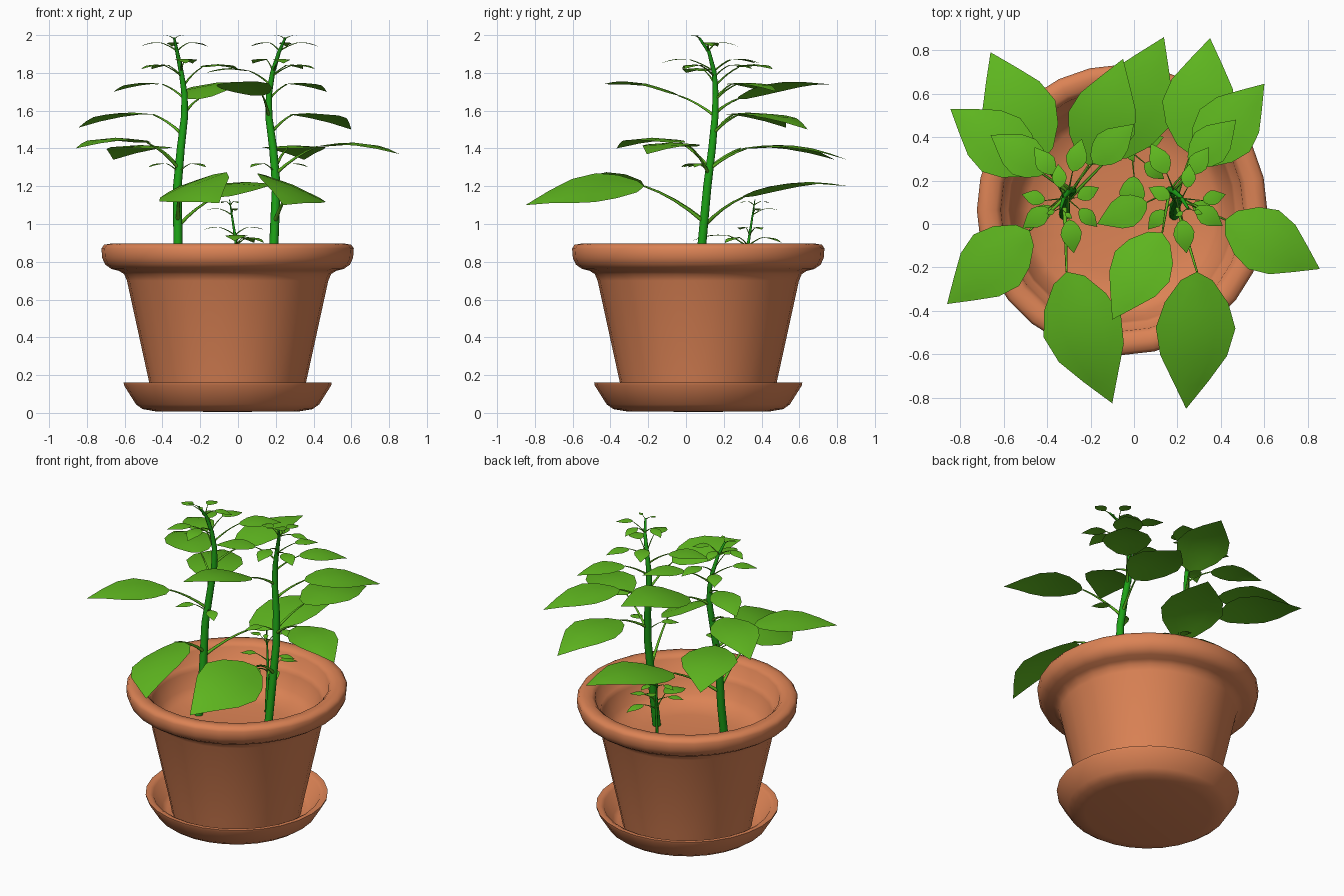
import bpy
import bmesh
import math
from mathutils import Vector, Matrix

cube = bpy.data.objects.get("Cube")
if cube:
    bpy.data.objects.remove(cube, do_unlink=True)

UP = Vector((0, 0, 1))
POT_X, POT_Y = -0.055, 0.065


def material(name, rgb):
    mat = bpy.data.materials.new(name)
    mat.use_nodes = True
    mat.diffuse_color = (*rgb, 1)
    mat.node_tree.nodes["Principled BSDF"].inputs["Base Color"].default_value = (*rgb, 1)
    return mat


TERRACOTTA = material("terracotta", (0.71, 0.225, 0.09))
LEAF = material("leaf green", (0.115, 0.48, 0.014))
STEM = material("stem green", (0.012, 0.36, 0.008))


def finish(bm, name, mat, angle):
    mesh = bpy.data.meshes.new(name)
    bm.to_mesh(mesh)
    bm.free()
    mesh.materials.append(mat)
    obj = bpy.data.objects.new(name, mesh)
    bpy.context.collection.objects.link(obj)
    bpy.ops.object.select_all(action="DESELECT")
    obj.select_set(True)
    bpy.context.view_layer.objects.active = obj
    bpy.ops.object.shade_smooth_by_angle(angle=math.radians(angle))


def lathe(name, profile, sides=28):
    """Spin an (r, z) profile that begins and ends on the axis."""
    bm = bmesh.new()
    verts = [bm.verts.new((r, 0, z)) for r, z in profile]
    edges = [bm.edges.new(pair) for pair in zip(verts, verts[1:])]
    bmesh.ops.spin(bm, geom=verts + edges, axis=UP, cent=(0, 0, 0),
                   angle=math.tau, steps=sides, use_duplicate=False)
    bmesh.ops.remove_doubles(bm, verts=bm.verts, dist=0.0005)
    bmesh.ops.recalc_face_normals(bm, faces=bm.faces)
    bmesh.ops.translate(bm, verts=bm.verts, vec=(POT_X, POT_Y, 0))
    finish(bm, name, TERRACOTTA, 60)


def tube(bm, points, radii, sides):
    """Skin a path with rings and close its end."""
    rings = []
    for i, p in enumerate(points):
        along = points[min(i + 1, len(points) - 1)] - points[max(i - 1, 0)]
        turn = UP.rotation_difference(along)
        rings.append([bm.verts.new(p + turn @ Vector((radii[i] * math.cos(k * math.tau / sides),
                                                      radii[i] * math.sin(k * math.tau / sides), 0)))
                      for k in range(sides)])
    for a, b in zip(rings, rings[1:]):
        for k in range(sides):
            n = (k + 1) % sides
            bm.faces.new((a[k], a[n], b[n], b[k]))
    bm.faces.new(rings[-1])


OUTLINE = [(0.1, 0.4), (0.26, 0.8), (0.44, 1), (0.64, 0.84), (0.83, 0.45)]


def blade(bm, base, tip, roll, width=0.31):
    """Pointed oval leaf, arched along its midrib."""
    along = tip - base
    length = along.length
    side = along.cross(UP).normalized()
    side = Matrix.Rotation(roll, 3, along) @ side
    up = side.cross(along).normalized()

    def at(u, v):
        lift = 0.08 * math.sin(math.pi * u) - 0.02 * abs(v)
        return bm.verts.new(base + along * u + side * v * width * length + up * lift * length)

    first, last = at(0, 0), at(1, 0)
    rows = [[at(u - 0.04 * abs(v), v * w) for v in (-1, -0.5, 0, 0.5, 1)] for u, w in OUTLINE]
    for k in range(4):
        bm.faces.new((first, rows[0][k + 1], rows[0][k]))
        bm.faces.new((last, rows[-1][k], rows[-1][k + 1]))
        for a, b in zip(rows, rows[1:]):
            bm.faces.new((a[k], a[k + 1], b[k + 1], b[k]))


def stem_at(path, z):
    for a, b in zip(path, path[1:]):
        if z <= b.z:
            return a.lerp(b, max(0, (z - a.z) / (b.z - a.z)))
    return path[-1].copy()


def plant(name, path, radius, leaves, tiers):
    path = [Vector(p) for p in path]
    stem, stalks, foliage = bmesh.new(), bmesh.new(), bmesh.new()
    count = len(path) - 1
    tube(stem, path, [radius * (1 - 0.75 * (i / count) ** 1.6) for i in range(count + 1)], 10)

    def add(base, tip, roll):
        blade(foliage, base, tip, roll)
        # leaf stalk rising from the stem in a soft bend
        flat = (base - stem_at(path, base.z)).xy.length
        start = stem_at(path, base.z - 0.55 * flat)
        bend = start.lerp(base, 0.5) + UP * flat * 0.12
        pts = [start.lerp(bend, t).lerp(bend.lerp(base, t), t) for t in (0, 0.25, 0.5, 0.75, 1)]
        thick = 0.002 + 0.01 * (tip - base).length
        tube(stalks, pts, [thick * s for s in (1.4, 1.1, 0.9, 0.75, 0.6)], 6)

    for bx, by, bz, tx, ty, tz, roll in leaves:
        add(Vector((bx, by, bz)), Vector((tx, ty, tz)), roll)
    # rings of small leaves: height, reach, drop, directions in degrees
    for z, reach, drop, angles in tiers:
        core = stem_at(path, z)
        core.z = z
        for angle in angles:
            out = Vector((math.cos(math.radians(angle)), math.sin(math.radians(angle)), 0))
            add(core + out * reach * 0.42, core + out * reach - UP * drop, 0)
    finish(stem, name + "_stem", STEM, 70)
    finish(stalks, name + "_leaf_stalks", LEAF, 80)
    finish(foliage, name + "_leaves", LEAF, 70)


# Pot with rounded rim and sunken floor
lathe("pot", [(0, 0.035), (0.39, 0.035), (0.415, 0.16), (0.533, 0.7), (0.548, 0.735), (0.575, 0.752),
              (0.615, 0.762), (0.648, 0.785), (0.664, 0.82), (0.668, 0.87), (0.655, 0.89), (0.62, 0.896),
              (0.58, 0.89), (0.558, 0.87), (0.548, 0.8), (0.525, 0.79), (0.515, 0.76), (0.475, 0.675),
              (0.43, 0.635), (0.3, 0.615), (0, 0.61)])

# Saucer
lathe("saucer", [(0, 0.005), (0.38, 0.008), (0.45, 0.02), (0.485, 0.045), (0.548, 0.145), (0.551, 0.16),
                 (0.525, 0.16), (0.505, 0.15), (0.45, 0.06), (0.42, 0.045), (0, 0.04)])

# Right plant
plant("right_plant",
      [(-0.32, 0.04, 0.59), (-0.318, 0.085, 0.9), (-0.321, 0.113, 1.2), (-0.303, 0.138, 1.4),
       (-0.283, 0.154, 1.57), (-0.283, 0.157, 1.69), (-0.3, 0.15, 1.8), (-0.322, 0.122, 1.91),
       (-0.338, 0.07, 1.985)], 0.025,
      [(-0.42, 0.29, 1.4, -0.66, 0.79, 1.34, 0),
       (-0.45, 0.25, 1.58, -0.845, 0.53, 1.51, 0),
       (-0.48, -0.03, 1.43, -0.86, -0.368, 1.4, 0),
       (-0.31, -0.22, 1.2, -0.1, -0.825, 1.11, 0.4),
       (-0.12, 0.3, 1.14, 0.138, 0.86, 1.2, 0),
       (-0.21, 0.27, 1.66, -0.05, 0.76, 1.74, -0.1),
       (-0.4, 0.24, 1.74, -0.66, 0.41, 1.7, 0),
       (-0.19, 0.28, 1.83, 0, 0.46, 1.82, 0)],
      [(1.32, 0.2, 0.02, (215, 315)), (1.84, 0.26, 0.02, (125, 218)),
       (1.87, 0.27, 0.02, (74, 278)), (1.96, 0.19, 0.02, (25, 165, 95)), (1.995, 0.07, 0, (200, 320))])

# Left plant
plant("left_plant",
      [(0.185, 0.04, 0.59), (0.19, 0.085, 0.9), (0.203, 0.113, 1.2), (0.186, 0.138, 1.4),
       (0.163, 0.154, 1.57), (0.164, 0.157, 1.69), (0.183, 0.15, 1.8), (0.217, 0.122, 1.91),
       (0.25, 0.07, 1.985)], 0.025,
      [(0.26, 0.32, 1.4, 0.35, 0.855, 1.34, 0),
       (0.29, 0.28, 1.58, 0.6, 0.645, 1.5, 0),
       (0.42, 0.02, 1.41, 0.855, -0.207, 1.37, 0),
       (0.29, -0.22, 1.2, 0.24, -0.85, 1.1, -0.4),
       (0.13, -0.04, 1.68, -0.1, -0.44, 1.74, 0.1),
       (0.26, 0.27, 1.74, 0.47, 0.48, 1.7, 0),
       (0.06, 0.1, 1.81, -0.17, 0, 1.8, 0)],
      [(1.32, 0.2, 0.02, (230, 335)), (1.84, 0.26, 0.02, (55, 325)),
       (1.87, 0.27, 0.02, (118, 278)), (1.96, 0.19, 0.02, (155, 15, 85)), (1.995, 0.07, 0, (210, 340))])

# Seedling at the back
plant("seedling",
      [(-0.01, 0.31, 0.6), (-0.01, 0.33, 0.9), (-0.03, 0.35, 1.03), (-0.045, 0.365, 1.13)], 0.009,
      [(0, 0.22, 0.94, -0.02, 0.03, 0.91, 0)],
      [(0.93, 0.2, 0.03, (60, 320)), (0.98, 0.17, 0.01, (20, 200)), (1.08, 0.14, 0.01, (170, 80)),
       (1.12, 0.09, 0.01, (120, 300))])
